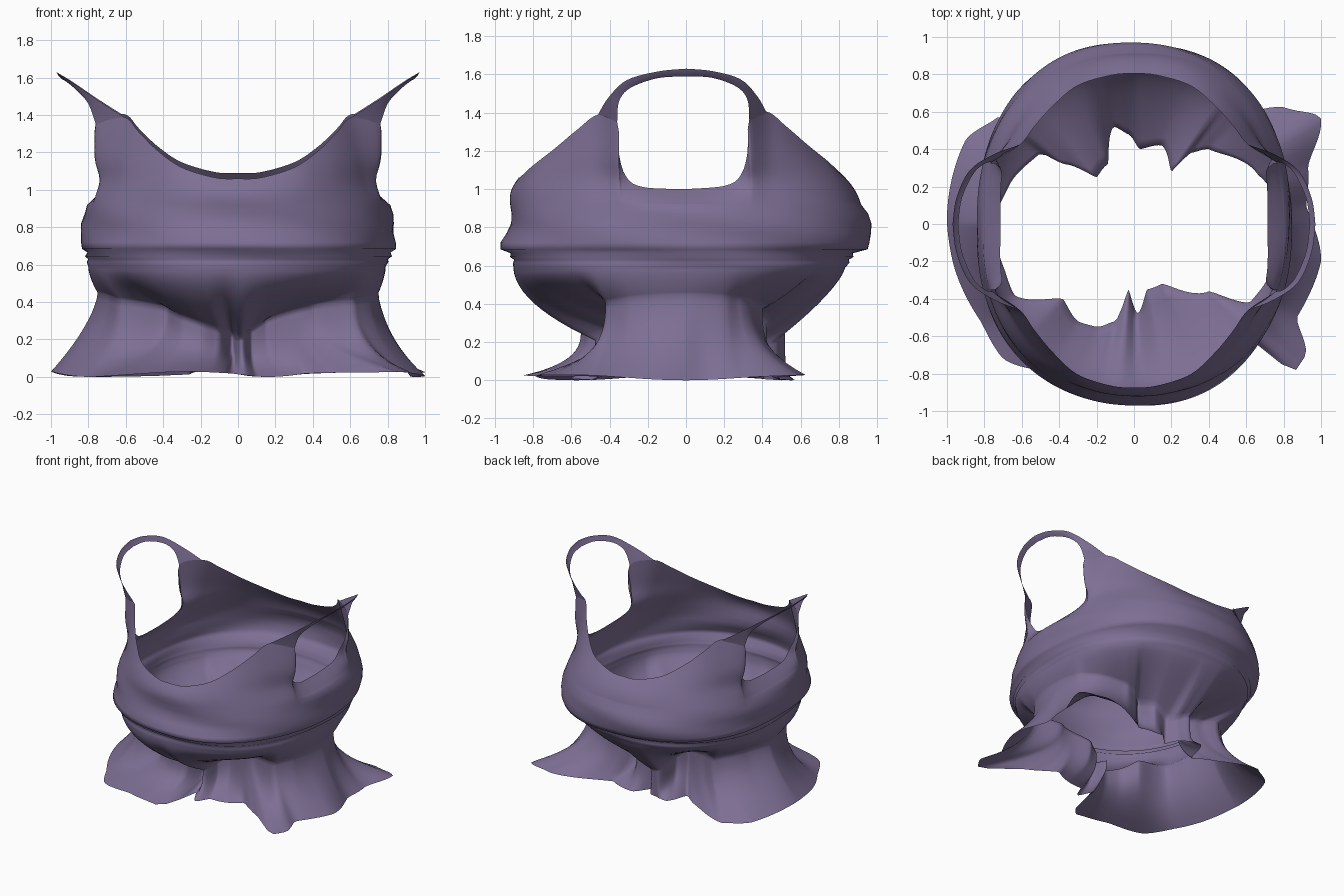
import bpy, math
from math import sin, cos, radians, degrees, atan2, hypot, pi, exp
from mathutils import Vector

old = bpy.data.objects.get("Cube")
if old:
    bpy.data.objects.remove(old)

cloth = bpy.data.materials.new("muted_purple_cloth")
cloth.use_nodes = True
colour = (0.205, 0.158, 0.295, 1)
cloth.diffuse_color = colour
shader = cloth.node_tree.nodes["Principled BSDF"]
shader.inputs["Base Color"].default_value = colour
shader.inputs["Roughness"].default_value = 0.8


def spline(points, steps):
    """Smooth curve through points; steps gives the samples per segment."""
    vectors = [Vector(p) for p in points]
    result = []
    for i, count in enumerate(steps):
        b, c = vectors[i], vectors[i + 1]
        a = vectors[i - 1] if i else b
        d = vectors[i + 2] if i + 2 < len(vectors) else c
        for k in range(count):
            t = k / count
            result.append(b + (c - a) * t / 2
                          + (a * 2 - b * 5 + c * 4 - d) * t * t / 2
                          + (b * 3 - a - c * 3 + d) * t ** 3 / 2)
    return result + [vectors[-1]]


def polar(points):
    """Sorted angle and radius pairs, wrapped at both ends."""
    pairs = sorted((degrees(atan2(y, x)) % 360, hypot(x, y)) for x, y in points)
    first, last = pairs[0], pairs[-1]
    return [(last[0] - 360, last[1])] + pairs + [(first[0] + 360, first[1])]


def radius_at(pairs, angle):
    for (a, r), (b, s) in zip(pairs, pairs[1:]):
        if a <= angle <= b:
            t = (angle - a) / max(b - a, 1e-6)
            t = (t + t * t * (3 - 2 * t)) / 2
            return r + (s - r) * t
    return pairs[0][1]


def sheet(name, rows, closed):
    """Grid surface through equally long rows of points."""
    width = len(rows[0])
    verts = [tuple(p) for row in rows for p in row]
    faces = []
    for j in range(len(rows) - 1):
        for i in range(width if closed else width - 1):
            n = (i + 1) % width
            faces.append((j * width + i, j * width + n,
                          (j + 1) * width + n, (j + 1) * width + i))
    mesh = bpy.data.meshes.new(name)
    mesh.from_pydata(verts, [], faces)
    mesh.materials.append(cloth)
    mesh.update()
    obj = bpy.data.objects.new(name, mesh)
    bpy.context.collection.objects.link(obj)
    for face in mesh.polygons:
        face.use_smooth = True
    return obj


BACK = 0.92  # the back opening is a little shallower than the front

# One quarter of the upper edge: armhole, strap root, neckline (angle, x, y, z)
edge = [(0, .745, 0, 1), (14, .745, .22, 1.01), (20, .74, .31, 1.06),
        (23, .745, .35, 1.18), (25, .76, .36, 1.35), (31, .61, .46, 1.39),
        (38, .53, .57, 1.31), (50, .43, .69, 1.21), (65, .3, .805, 1.12),
        (80, .12, .865, 1.065), (90, 0, .875, 1.06)]
steps = [max(3, round((b[0] - a[0]) / 1.5)) for a, b in zip(edge, edge[1:])]
quarter = spline(edge, steps)

# Mirror the quarter round the body
columns = []
for q in range(4):
    side = 1 if q in (0, 3) else -1
    depth = BACK if q < 2 else -1
    part = quarter if q % 2 == 0 else quarter[::-1]
    for p in part[:-1]:
        angle = [p[0], 180 - p[0], 180 + p[0], 360 - p[0]][q]
        rise = 0.03 * sin(radians(p[0])) if q < 2 else 0
        columns.append((angle % 360, Vector((side * p[1], depth * p[2], p[3] + rise))))

# Body bands from bust to waist seam: height, half width, front and back depth
bands = [(.92, .81, .915, .92), (.87, .825, .915, .95), (.82, .835, .92, .965),
         (.77, .835, .935, .97), (.72, .84, .965, .965), (.685, .84, .97, .95),
         (.665, .81, .92, .87), (.645, .82, .925, .87), (.63, .8, .905, .845),
         (.615, .805, .91, .85), (.59, .795, .905, .83)]

# Gathered narrow part of the skirt, then its spread hem
throat = polar([(.75, 0), (.72, .2), (.65, .28), (.4, .4), (.3, .38), (.2, .28),
                (.15, .42), (.03, .4), (-.03, .48), (-.11, .52), (-.14, .32),
                (-.2, .25), (-.38, .32), (-.5, .38), (-.67, .2), (-.75, 0),
                (-.69, -.25), (-.64, -.38), (-.38, -.4), (-.3, -.52),
                (-.2, -.55), (-.1, -.52), (-.03, -.35), (.02, -.48),
                (.07, -.35), (.15, -.32), (.4, -.36), (.62, -.42), (.71, -.3)])
hem = polar([(.92, .1), (.93, .3), (1, .57), (.82, .62), (.33, .46), (.14, .5),
             (.04, .4), (-.04, .5), (-.2, .54), (-.26, .35), (-.37, .43),
             (-.73, .57), (-.9, .45), (-1, .05), (-.98, -.15), (-.82, -.52),
             (-.7, -.72), (-.4, -.8), (-.15, -.85), (-.08, -.78), (-.03, -.5),
             (.04, -.61), (.1, -.5), (.36, -.44), (.62, -.6), (.85, -.8),
             (.92, -.7), (.87, -.5), (1, -.2)])


def band_point(band, angle):
    """Slightly squared oval with soft cloth ripples."""
    z, width, front, back = band
    c, s = cos(radians(angle)), sin(radians(angle))
    deep = back if s > 0 else front
    r = ((abs(c) / width) ** 2.25 + (abs(s) / deep) ** 2.25) ** (-1 / 2.25)
    r += 0.006 * sin(radians(angle * 5) + z * 30)
    return Vector((r * c, r * s, z))


# Body shell rows, from the upper edge down to the hem
rows = []
for k in range(12):
    t = k / 12
    row = []
    for angle, top in columns:
        low = band_point(bands[0], angle)
        p = top.lerp(low, t)
        swell = 1 + 0.02 * sin(pi * t) * abs(sin(radians(angle)))
        # crease in the cloth under the arm
        pinch = 1 - 0.06 * exp(-((p.z - 1.05) / 0.08) ** 2) * cos(radians(angle)) ** 4
        row.append(Vector((p.x * pinch, p.y * swell, p.z)))
    rows.append(row)
for band in bands:
    rows.append([band_point(band, angle) for angle, top in columns])


def skirt_point(angle, t, flare):
    """Tuck in from the seam to the throat, or flare from throat to hem."""
    a = radians(angle)
    inner = radius_at(throat, angle)
    neck = 0.2 + 0.25 * abs(cos(a))
    if flare:
        reach = t ** (1.5 + 2 * abs(sin(a)))
        r = inner + (radius_at(hem, angle) - inner) * reach
        foot = 0.014 - 0.014 * cos(a * 5)
        z = neck + (foot - neck) * t
    else:
        start = band_point(bands[-1], angle)
        tuck = t ** (1.65 - 0.3 * sin(a))
        outer = hypot(start.x, start.y)
        r = outer + (inner - outer) * tuck
        z = start.z + (neck - start.z) * t
    return Vector((r * cos(a), r * sin(a), z))


for flare in (False, True):
    for k in range(1, 13):
        rows.append([skirt_point(angle, k / 12, flare) for angle, top in columns])
sheet("cloth_body", rows, True)

# Shoulder straps: two borders from the root to the crown, mirrored
outer = [(.61, .46, 1.39), (.75, .405, 1.48), (.88, .31, 1.57),
         (.95, .15, 1.615), (.97, 0, 1.63)]
inner = [(.76, .36, 1.35), (.8, .35, 1.46), (.86, .29, 1.53),
         (.92, .15, 1.58), (.94, 0, 1.59)]
for name, side in (("left_strap", 1), ("right_strap", -1)):
    borders = []
    for line in (outer, inner):
        half = spline(line, [5] * 4)
        front = [Vector((side * p.x, -p.y, p.z)) for p in half]
        back = [Vector((side * p.x, p.y * BACK, p.z + .015 * p.y))
                for p in half[-2::-1]]
        borders.append(front + back)
    middle = [(a + b) / 2 + Vector((side * 0.008, 0, 0.004))
              for a, b in zip(*borders)]
    sheet(name, [borders[0], middle, borders[1]], False)
